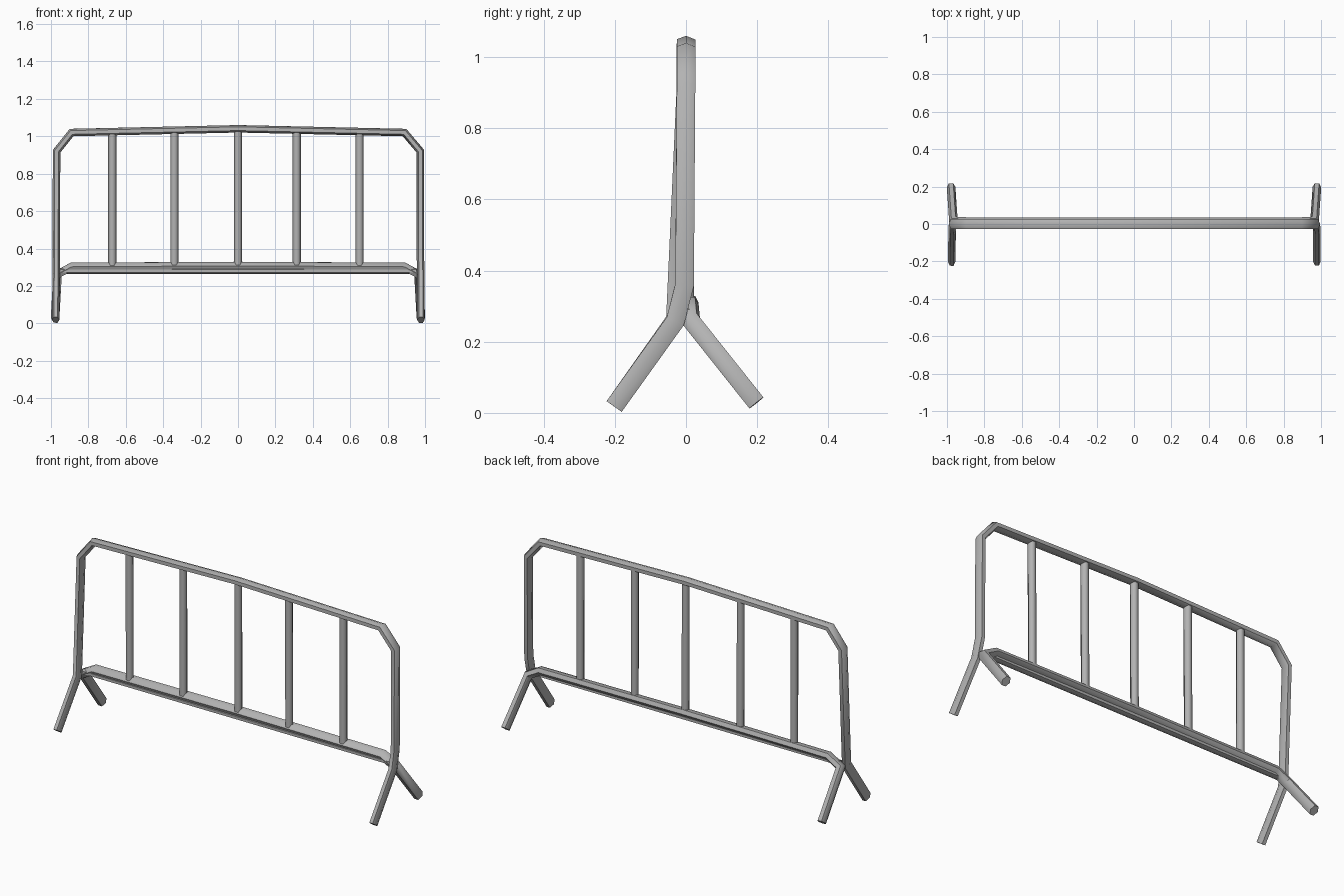
import bpy, bmesh, math
from mathutils import Vector

cube = bpy.data.objects.get("Cube")
if cube:
    bpy.data.objects.remove(cube)

steel = bpy.data.materials.new("galvanised grey")
steel.use_nodes = True
grey = (0.45, 0.45, 0.45, 1)
steel.diffuse_color = grey
steel.node_tree.nodes["Principled BSDF"].inputs["Base Color"].default_value = grey


def tube(name, path, wide, deep, sides=6):
    """Mitred tube: slide each ring along its segment onto the next joint plane."""
    pts = [Vector(p) for p in path]
    dirs = [(b - a).normalized() for a, b in zip(pts, pts[1:])]
    side = Vector((0, 0, 1)) if abs(dirs[0].x) > 0.7 else Vector((1, 0, 0))
    across = dirs[0].cross(side).normalized()
    side = across.cross(dirs[0])
    angles = [math.tau * i / sides for i in range(sides)]
    ring = [pts[0] + side * wide * math.cos(a) + across * deep * math.sin(a) for a in angles]
    bm = bmesh.new()
    rows = [[bm.verts.new(p) for p in ring]]
    for i, d in enumerate(dirs):
        plane = d + dirs[i + 1] if i + 1 < len(dirs) else d
        ring = [p + d * ((pts[i + 1] - p).dot(plane) / d.dot(plane)) for p in ring]
        rows.append([bm.verts.new(p) for p in ring])
    for lo, hi in zip(rows, rows[1:]):
        for k in range(sides):
            j = (k + 1) % sides
            bm.faces.new((lo[k], lo[j], hi[j], hi[k]))
    bm.faces.new(rows[0])
    bm.faces.new(rows[-1])
    bmesh.ops.recalc_face_normals(bm, faces=bm.faces)
    mesh = bpy.data.meshes.new(name)
    bm.to_mesh(mesh)
    bm.free()
    mesh.materials.append(steel)
    obj = bpy.data.objects.new(name, mesh)
    bpy.context.collection.objects.link(obj)
    bpy.ops.object.select_all(action='DESELECT')
    obj.select_set(True)
    bpy.context.view_layer.objects.active = obj
    bpy.ops.object.shade_smooth_by_angle(angle=math.radians(62))
    return obj


# Outer frame: front foot, post, top rail, post, front foot
tube("outer_frame", [
    (-0.975, -0.202, 0.018), (-0.972, -0.03, 0.262), (-0.97, 0, 0.92),
    (-0.89, 0, 1.02), (0, 0, 1.04), (0.89, 0, 1.02), (0.975, 0, 0.92),
    (0.975, -0.004, 0.36), (0.978, -0.03, 0.258), (0.978, -0.202, 0.018),
], 0.02, 0.03)

# Rear feet joined by the lower rail
half = [(0.978, 0.198, 0.028), (0.965, 0.012, 0.262), (0.89, 0.008, 0.303)]
left_half = [(-x, y, z) for x, y, z in half]
tube("lower_rail", left_half + [(0, 0.008, 0.308)] + half[::-1], 0.023, 0.029)

# Slim strip under the lower rail
tube("lower_strip", [(-0.955, 0.002, 0.28), (0.955, 0.002, 0.28)], 0.015, 0.02)

# Upright bars
for i, x in enumerate((-0.672, -0.34, 0, 0.314, 0.65)):
    tube(f"upright_bar_{i + 1}", [(x, 0.004, 0.31), (x, 0.002, 1.025)], 0.022, 0.022)
